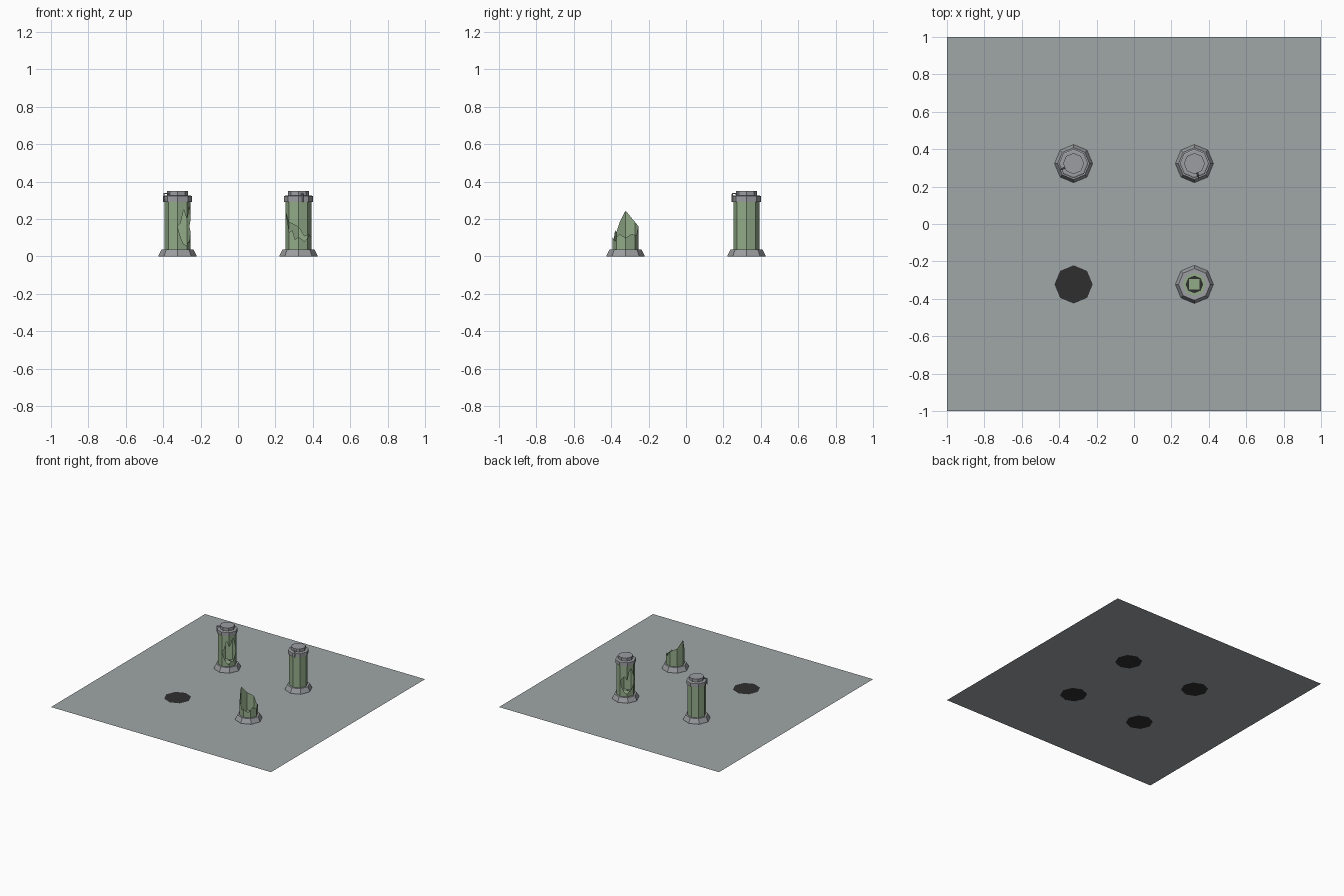
import bpy, math
from math import sin, cos, radians

if "Cube" in bpy.data.objects:
    bpy.data.objects.remove(bpy.data.objects["Cube"])


def material(name, rgb):
    m = bpy.data.materials.new(name)
    m.diffuse_color = (*rgb, 1)
    m.use_nodes = True
    m.node_tree.nodes["Principled BSDF"].inputs["Base Color"].default_value = m.diffuse_color
    return m


FLOOR = material("floor grey", (0.35, 0.385, 0.39))
METAL = material("metal grey", (0.33, 0.34, 0.355))
GREEN = material("glass green", (0.29, 0.41, 0.25))
DARK = material("dark", (0.028, 0.028, 0.028))
C = 0.323


def make(name, verts, faces, mats, loc=(0, 0, 0), idx=None):
    me = bpy.data.meshes.new(name)
    me.from_pydata(verts, [], faces)
    for m in mats:
        me.materials.append(m)
    if idx:
        for p, i in zip(me.polygons, idx):
            p.material_index = i
    me.update()
    ob = bpy.data.objects.new(name, me)
    ob.location = loc
    bpy.context.collection.objects.link(ob)
    return ob


def polar(r, a, z):
    return (r * cos(radians(a)), r * sin(radians(a)), z)


def lathe(name, profile, mat, loc, cap=True):
    """Eight-sided turned part, corners on the axes."""
    verts = [polar(r, 45 * k, z) for r, z in profile for k in range(8)]
    faces = [(j * 8 + k, j * 8 + (k + 1) % 8, j * 8 + 8 + (k + 1) % 8, j * 8 + 8 + k)
             for j in range(len(profile) - 1) for k in range(8)]
    if cap:
        faces.append(tuple(range(len(verts) - 8, len(verts))))
    return make(name, verts, faces, [mat], loc)


# floor: four quadrants, each with a dark octagonal socket set flush
verts, faces, idx = [], [], []
for sx in (-1, 1):
    for sy in (-1, 1):
        b = len(verts)
        for k in range(8):
            a = radians(45 * k)
            verts.append((sx * .5 + .5 * round(cos(a)), sy * .5 + .5 * round(sin(a)), 0))
        for k in range(8):
            x, y, z = polar(0.102, 45 * k, 0)
            verts.append((sx * C + x, sy * C + y, 0))
        for k in range(8):
            n = (k + 1) % 8
            faces.append((b + k, b + n, b + 8 + n, b + 8 + k))
            idx.append(0)
        faces.append(tuple(range(b + 8, b + 16)))
        idx.append(1)
make("floor", verts, faces, [FLOOR, DARK], idx=idx)

Z0, Z1, R = 0.038, 0.30, 0.07


def ring_point(a, z, r=R):
    """Point on the flat-sided octagon at any angle."""
    f = cos(radians(22.5)) / cos(radians((a % 45) - 22.5))
    return polar(r * f, a, z)


def tube(name, loc, low, high=None):
    """Glass wall from Z0 up to low(a), and from high(a) to Z1, with sharp breaks."""
    verts, faces = [], []
    angles = [i * 15 for i in range(24)]

    def band(a, b, zs):
        n = len(verts)
        verts.extend([ring_point(a, zs[0]), ring_point(b, zs[1]),
                      ring_point(b, zs[2]), ring_point(a, zs[3])])
        faces.append((n, n + 1, n + 2, n + 3))
    for a in angles:
        b = a + 15
        if high is None or (low(a) == high(a) and low(b) == high(b)):
            top = (low(b), low(a)) if high is None else (Z1, Z1)
            band(a, b, (Z0, Z0, *top))
        else:
            band(a, b, (Z0, Z0, low(b), low(a)))
            band(a, b, (high(a), high(b), Z1, Z1))
    return make(name, verts, faces, [GREEN], loc)


def interp(points):
    def f(a):
        a %= 360
        for (a0, z0), (a1, z1) in zip(points, points[1:]):
            if a0 <= a <= a1:
                return z0 + (z1 - z0) * (a - a0) / (a1 - a0)
    return f


def window(start, pts):
    """Hole limits by angle from the start of the opening."""
    lo = {start % 360 + 0: pts[0]}
    table = {(start + 15 * i) % 360: p for i, p in enumerate(pts)}
    return (lambda a: table.get(a % 360, (0.16, 0.16))[0],
            lambda a: table.get(a % 360, (0.16, 0.16))[1])


def base(tag, loc):
    lathe("base_" + tag, [(.102, 0), (.102, .004), (.085, .038)], METAL, loc)
    lathe("inner_seat_" + tag, [(.062, .038), (.062, .040)], GREEN, loc)
    lathe("dark_well_" + tag, [(.047, .040), (.047, .042)], DARK, loc)
    make("core_" + tag, [polar(.04, 45 + 90 * k, .044) for k in range(4)],
         [(0, 1, 2, 3)], [GREEN], loc)


def cap(tag, loc, pipe_angle):
    lathe("cap_" + tag, [(.062, .288), (.078, .292), (.078, .322), (.07, .326),
                         (.056, .326), (.056, .35)], METAL, loc)
    # thin pipe from the top knob, over the rim and down the side
    cu = bpy.data.curves.new("pipe_" + tag, 'CURVE')
    cu.dimensions = '3D'
    cu.bevel_depth = 0.004
    cu.bevel_resolution = 0
    cu.materials.append(METAL)
    sp = cu.splines.new('POLY')
    path = [(.05, .336), (.079, .336), (.079, .29)]
    sp.points.add(len(path) - 1)
    for p, (r, z) in zip(sp.points, path):
        p.co = (*polar(r, pipe_angle, z), 1)
    ob = bpy.data.objects.new("pipe_" + tag, cu)
    ob.location = loc
    bpy.context.collection.objects.link(ob)


# back left tube, opening toward the front right
loc = (-C, C, 0)
base("back_left", loc)
lo, hi = window(-90, [(.16, .16), (.10, .18), (.065, .25), (.06, .20),
                      (.08, .22), (.075, .27), (.13, .20), (.16, .16)])
tube("tube_back_left", loc, lo, hi)
cap("back_left", loc, 205)

# back right tube, opening toward the back left
loc = (C, C, 0)
base("back_right", loc)
lo, hi = window(90, [(.16, .16), (.10, .19), (.07, .20), (.06, .17),
                     (.08, .24), (.09, .26), (.13, .20), (.16, .16)])
tube("tube_back_right", loc, lo, hi)
cap("back_right", loc, 287)

# front right tube, shattered, tallest splinter on the left
loc = (C, -C, 0)
base("front_right", loc)
tube("broken_tube_front_right", loc, interp(
    [(0, .10), (30, .12), (60, .11), (90, .16), (135, .185), (180, .245),
     (210, .18), (225, .13), (240, .14), (255, .09), (270, .105), (300, .08),
     (330, .12), (360, .10)]))
